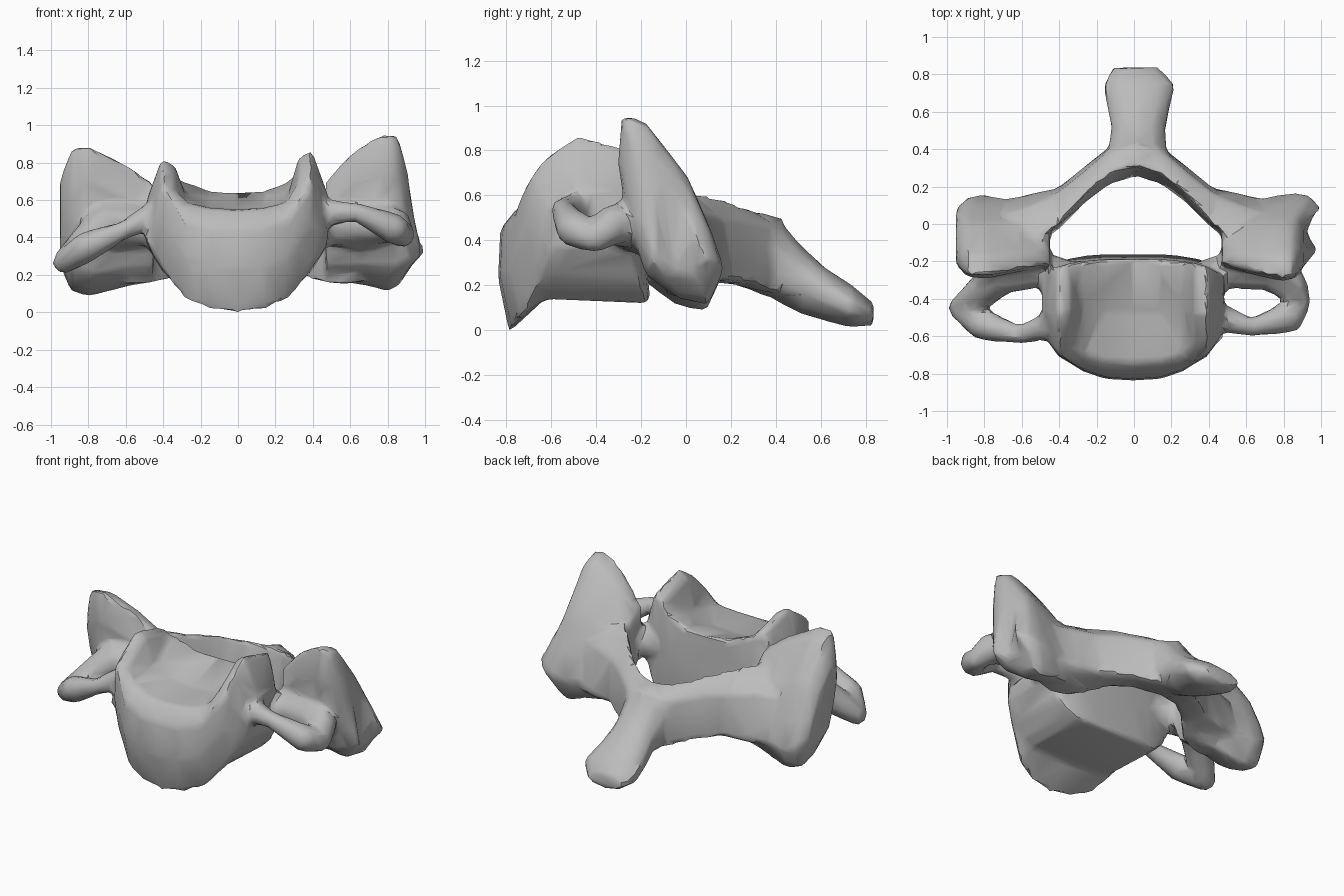
import bpy, bmesh, math
from mathutils import Vector

cube = bpy.data.objects.get("Cube")
if cube:
    bpy.data.objects.remove(cube, do_unlink=True)

bone = bpy.data.materials.new("bone_grey")
bone.use_nodes = True
bone.diffuse_color = (0.5, 0.5, 0.5, 1)
bone.node_tree.nodes["Principled BSDF"].inputs["Base Color"].default_value = (0.5, 0.5, 0.5, 1)

parts = []


def finish(bm, name):
    bmesh.ops.triangulate(bm, faces=bm.faces[:])
    bmesh.ops.recalc_face_normals(bm, faces=bm.faces[:])
    mesh = bpy.data.meshes.new(name)
    bm.to_mesh(mesh)
    bm.free()
    mesh.materials.append(bone)
    ob = bpy.data.objects.new(name, mesh)
    bpy.context.collection.objects.link(ob)
    parts.append(ob)


def loft(name, rings):
    """Skin a row of equal rings and cap both ends."""
    bm = bmesh.new()
    rows = [[bm.verts.new(p) for p in ring] for ring in rings]
    n = len(rows[0])
    for a, b in zip(rows, rows[1:]):
        for i in range(n):
            j = (i + 1) % n
            bm.faces.new((a[i], a[j], b[j], b[i]))
    bm.faces.new(rows[0])
    bm.faces.new(rows[-1])
    finish(bm, name)


def strut(name, path):
    """Tapered rod through (x, y, z, radius) points, one hull per step."""
    for a, b in zip(path, path[1:]):
        bm = bmesh.new()
        for x, y, z, r in (a, b):
            ball = bmesh.ops.create_icosphere(bm, subdivisions=2, radius=r)
            bmesh.ops.translate(bm, verts=ball["verts"], vec=(x, y, z))
        hull = bmesh.ops.convex_hull(bm, input=bm.verts[:])
        loose = [v for v in hull["geom_interior"] if isinstance(v, bmesh.types.BMVert)]
        bmesh.ops.delete(bm, geom=loose, context="VERTS")
        finish(bm, name)


def mirrored(stations):
    return [(-s[0], *s[1:]) for s in reversed(stations[1:])] + list(stations)


# Vertebral body with raised side ridges, the left one a little taller:
# x, front y, back y, front and back bottom z, then top z front / middle / back
body = mirrored([
    (0.00, -0.83, -0.15, -0.01, 0.12, 0.55, 0.55, 0.64),
    (0.15, -0.82, -0.15, 0.01, 0.12, 0.56, 0.56, 0.66),
    (0.27, -0.78, -0.16, 0.06, 0.12, 0.59, 0.62, 0.70),
    (0.33, -0.74, -0.17, 0.13, 0.15, 0.70, 0.83, 0.76),
    (0.40, -0.70, -0.19, 0.22, 0.22, 0.78, 0.87, 0.80),
    (0.485, -0.58, -0.24, 0.36, 0.36, 0.56, 0.64, 0.60),
])
rings = []
for x, front, back, zf, zb, tf, tm, tb in body:
    drop = 0.04 if x < -0.3 else 0
    x -= 0.015
    rings.append([(x, front + 0.05, zf), (x, -0.62, max(zf, zb) + 0.02),
                  (x, back, zb), (x, back - 0.03, 0.42), (x, back - 0.03, tb - drop),
                  (x, -0.47, tm - drop), (x, front + 0.09, tf - drop),
                  (x, front + 0.01, tf - 0.1), (x, front, 0.5 * (zf + tf) - 0.04)])
loft("vertebral_body", rings)

# Articular pillars: slanted side profile (y, z) swept sideways, swollen low down
pillar = [(-0.28, 0.94), (-0.17, 0.90), (0.02, 0.65), (0.12, 0.42), (0.18, 0.24),
          (0.11, 0.08), (-0.03, 0.11), (-0.17, 0.21), (-0.25, 0.45), (-0.30, 0.72)]


def articular_pillar(name, side, swell, stations):
    loft(name, [[(side * (x + swell * max(x - 0.5, 0) * math.exp(-((z - 0.3) / 0.13) ** 2)),
                  -0.06 + (y + 0.06) * max(s, 0.65), 0.45 + (z - 0.45) * s + dz)
                 for y, z in pillar] for x, s, dz in stations])


articular_pillar("left_articular_pillar", 1, 0.32, [
    (0.46, 0.62, -0.05), (0.58, 0.80, 0.0), (0.68, 0.90, 0.02), (0.79, 1.0, 0.03),
    (0.85, 0.92, 0.04), (0.90, 0.6, 0.0)])
articular_pillar("right_articular_pillar", -1, 0.0, [
    (0.46, 0.62, -0.06), (0.62, 0.78, -0.03), (0.80, 0.94, -0.02), (0.90, 0.90, -0.01),
    (0.96, 0.55, 0.0)])

# Transverse processes: front and rear bars that enclose a side opening
for name, side, tip_z, knob_z, tip_x, dy in (("left", 1, 0.41, 0.45, 0.875, 0.04),
                                             ("right", -1, 0.27, 0.35, 0.94, 0.0)):
    tip = (side * tip_x, -0.44 + dy, tip_z, 0.065)
    strut(name + "_transverse_front_bar", [
        (side * 0.44, -0.53 + dy, 0.53, 0.08), (side * 0.62, -0.585 + dy, knob_z + 0.09, 0.05),
        (side * 0.82, -0.53 + dy, knob_z, 0.085), tip])
    strut(name + "_transverse_rear_bar", [
        tip, (side * 0.83, -0.36 + dy, knob_z + 0.02, 0.09),
        (side * 0.72, -0.26 + dy / 2, 0.47, 0.11), (side * 0.56, -0.25, 0.48, 0.09)])
    # Pedicle linking body and pillar
    strut(name + "_pedicle", [
        (side * 0.40, -0.27, 0.46, 0.10), (side * 0.54, -0.23, 0.45, 0.10), (side * 0.66, -0.18, 0.45, 0.12)])

# Lamina arch: x, inner top, outer top, outer bottom, inner bottom (y, z)
arch = mirrored([
    (0.00, (0.32, 0.53), (0.44, 0.50), (0.47, 0.11), (0.26, 0.19)),
    (0.13, (0.28, 0.55), (0.41, 0.46), (0.43, 0.16), (0.22, 0.20)),
    (0.27, (0.17, 0.59), (0.29, 0.49), (0.32, 0.21), (0.12, 0.21)),
    (0.42, (0.00, 0.63), (0.17, 0.50), (0.20, 0.23), (-0.03, 0.16)),
    (0.58, (-0.12, 0.66), (0.10, 0.52), (0.17, 0.22), (-0.08, 0.14)),
    (0.75, (-0.12, 0.62), (0.05, 0.50), (0.13, 0.25), (-0.06, 0.20)),
])
loft("lamina_arch", [[(s[0], y, z) for y, z in s[1:]] for s in arch])

# Spinous process: y, half width, bottom z, top z, sideways offset
spine = [(0.33, 0.19, 0.19, 0.53, 0.0), (0.42, 0.16, 0.12, 0.50, 0.01), (0.52, 0.15, 0.07, 0.38, 0.015),
         (0.63, 0.175, 0.04, 0.28, 0.015), (0.75, 0.20, 0.01, 0.20, 0.02), (0.845, 0.13, 0.02, 0.12, 0.0)]
loft("spinous_process", [[
    (dx + w * math.cos(a), y, 0.5 * (lo + hi) + 0.5 * (hi - lo) * math.sin(a))
    for a in (math.tau * i / 10 + math.pi / 2 for i in range(10))]
    for y, w, lo, hi, dx in spine])

# Fuse the parts into one soft, lightly faceted bone
bpy.ops.object.select_all(action="DESELECT")
for ob in parts:
    ob.select_set(True)
vertebra = parts[0]
bpy.context.view_layer.objects.active = vertebra
bpy.ops.object.join()
vertebra.name = "neck_vertebra"
remesh = vertebra.modifiers.new("fuse", "REMESH")
remesh.mode = "VOXEL"
remesh.voxel_size = 0.02
soften = vertebra.modifiers.new("soften", "SMOOTH")
soften.factor = 0.5
soften.iterations = 8
reduce = vertebra.modifiers.new("reduce", "DECIMATE")
reduce.ratio = 0.07
bpy.ops.object.convert(target="MESH")

# Rest on the ground, centred
mesh = vertebra.data
low, high = [Vector([f(v.co[i] for v in mesh.vertices) for i in range(3)]) for f in (min, max)]
shift = Vector((-(low.x + high.x) / 2, -(low.y + high.y) / 2, -low.z))
for v in mesh.vertices:
    v.co += shift
bpy.ops.object.shade_smooth_by_angle(angle=math.radians(32))
